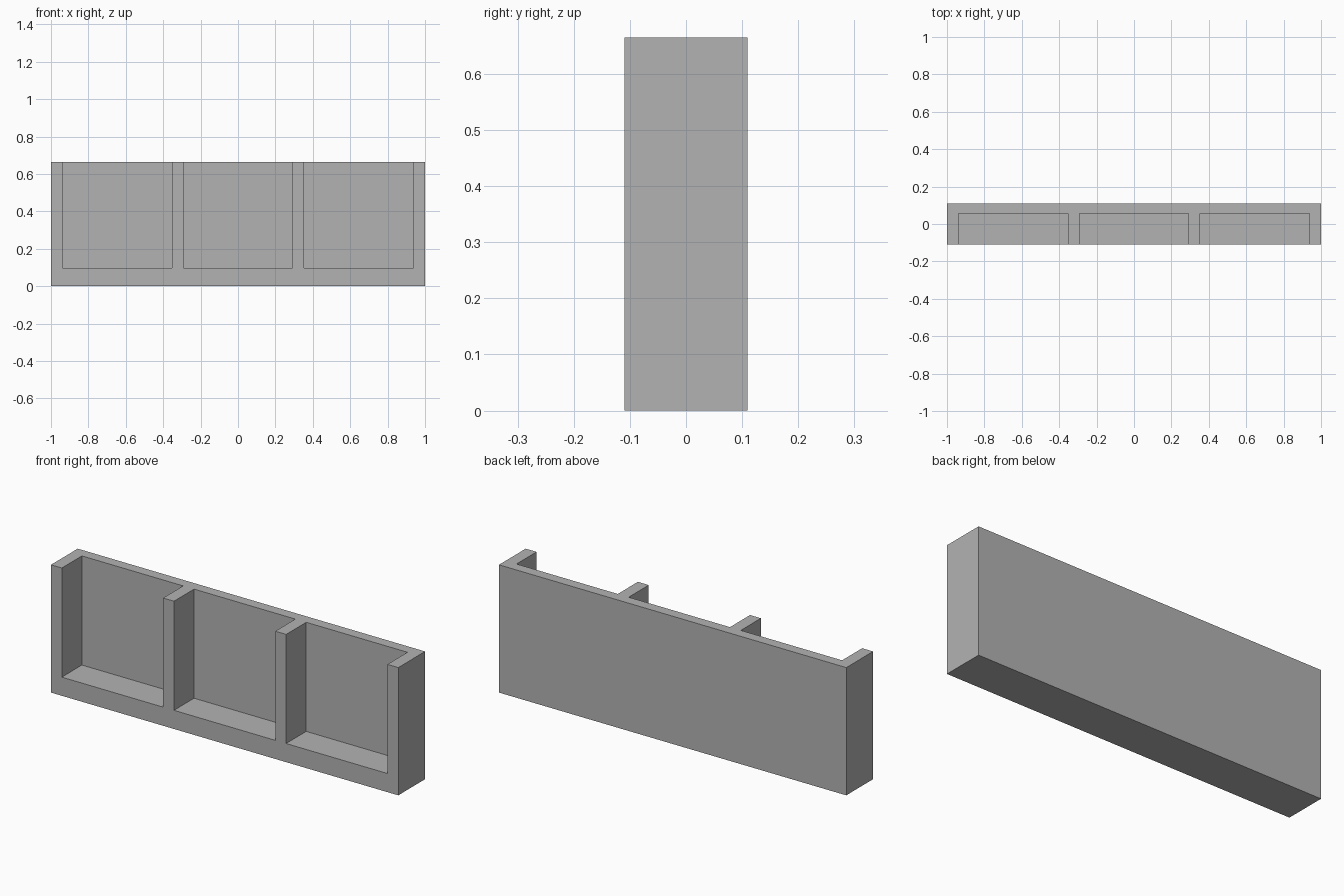
import bpy

if "Cube" in bpy.data.objects:
    bpy.data.objects.remove(bpy.data.objects["Cube"], do_unlink=True)

WIDTH, DEPTH, HEIGHT = 2.0, 0.22, 0.665
WALL = 0.0625      # thickness of the end walls and dividers
BACK = 0.055       # thickness of the back panel
FLOOR = 0.097      # height of the bottom rail
BAYS = 3

grey = bpy.data.materials.new("plain grey")
grey.use_nodes = True
colour = (0.45, 0.45, 0.45, 1)
grey.diffuse_color = colour
grey.node_tree.nodes["Principled BSDF"].inputs["Base Color"].default_value = colour


def box(name, low, high):
    """Axis-aligned box between two corners."""
    centre = [(a + b) / 2 for a, b in zip(low, high)]
    bpy.ops.mesh.primitive_cube_add(size=1, location=centre)
    obj = bpy.context.object
    obj.name = name
    obj.scale = [b - a for a, b in zip(low, high)]
    bpy.ops.object.transform_apply(location=True, rotation=False, scale=True)
    obj.data.materials.append(grey)
    return obj


# Solid block that becomes the open rack
rack = box("rack", (-WIDTH / 2, -DEPTH / 2, 0), (WIDTH / 2, DEPTH / 2, HEIGHT))

# Three equal bays, open at the front and top
bay_width = (WIDTH - (BAYS + 1) * WALL) / BAYS
for i in range(BAYS):
    left = -WIDTH / 2 + WALL + i * (bay_width + WALL)
    cutter = box("bay_cutter", (left, -DEPTH, FLOOR),
                 (left + bay_width, DEPTH / 2 - BACK, HEIGHT + 1))
    cutter.hide_render = True
    cut = rack.modifiers.new("bay", "BOOLEAN")
    cut.operation = "DIFFERENCE"
    cut.solver = "EXACT"
    cut.object = cutter
    bpy.context.view_layer.objects.active = rack
    bpy.ops.object.modifier_apply(modifier=cut.name)
    bpy.data.objects.remove(cutter, do_unlink=True)
